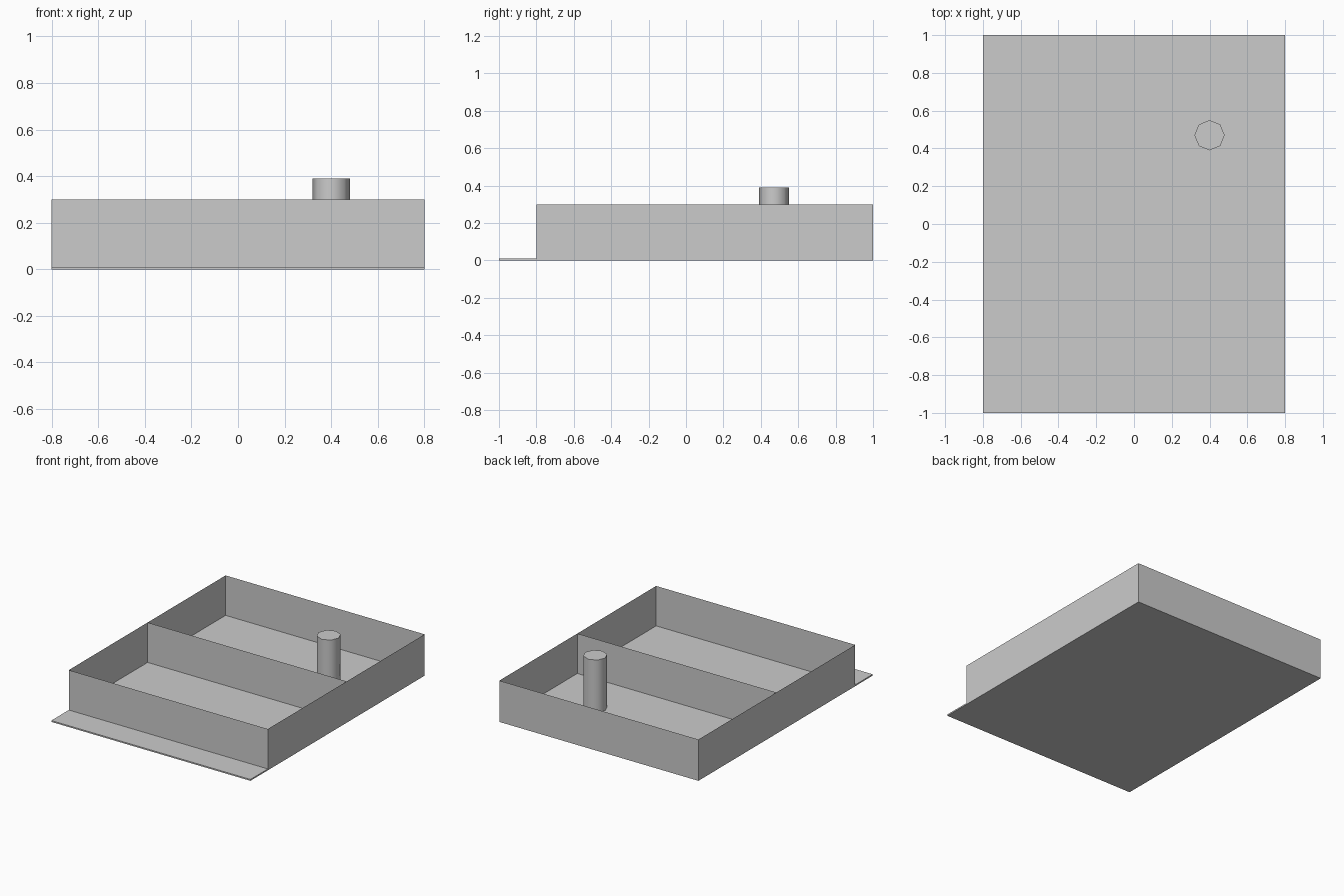
import bpy, math

if "Cube" in bpy.data.objects:
    bpy.data.objects.remove(bpy.data.objects["Cube"])


def mesh_object(name, verts, faces):
    mesh = bpy.data.meshes.new(name)
    mesh.from_pydata(verts, [], faces)
    obj = bpy.data.objects.new(name, mesh)
    bpy.context.collection.objects.link(obj)
    return obj


def wall(name, a, b, z0=0.01, z1=0.30):
    """Thin upright sheet between two plan points."""
    return mesh_object(name, [(*a, z0), (*b, z0), (*b, z1), (*a, z1)], [(0, 1, 2, 3)])


W, FRONT, MID, BACK = 0.8, -0.8, 0.105, 1.0

# Floor slab, reaching out in front of the walls as a step
bpy.ops.mesh.primitive_cube_add(size=1, location=(0, 0, 0.005))
floor = bpy.context.object
floor.name = "floor_slab"
floor.scale = (2 * W, 2, 0.01)

# Outer walls and room divider
wall("front_wall", (-W, FRONT), (W, FRONT))
wall("back_wall", (W, BACK), (-W, BACK))
wall("right_wall", (W, FRONT), (W, BACK))
wall("left_wall", (-W, BACK), (-W, FRONT))
wall("divider_wall", (-W, MID), (W, MID))

# Round post standing in the back room
bpy.ops.mesh.primitive_cylinder_add(vertices=8, radius=0.08, depth=0.38,
                                    location=(0.4, 0.47, 0.20))
post = bpy.context.object
post.name = "post"
bpy.ops.object.shade_smooth_by_angle(angle=math.radians(50))
